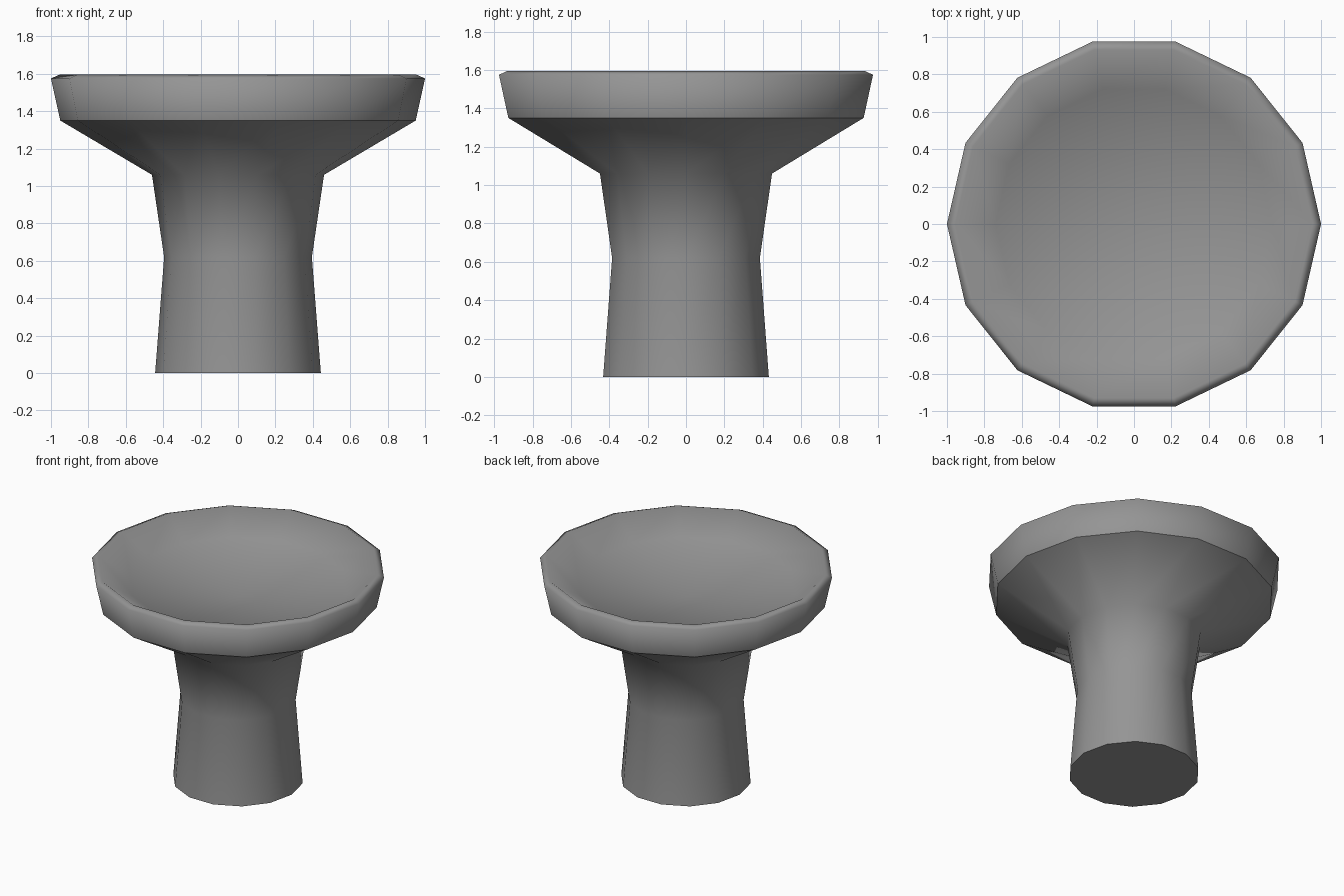
import bpy, bmesh, math

if "Cube" in bpy.data.objects:
    bpy.data.objects.remove(bpy.data.objects["Cube"])

SIDES = 14

# outer profile from the foot to the rim, then down into the dished top
profile = [(0.443, 0.0), (0.395, 0.62), (0.46, 1.06), (0.95, 1.35),
           (1.0, 1.575), (0.955, 1.595), (0.74, 1.46)]
DISH_CENTRE = 1.36
SHARP_RINGS = (0, 3)   # foot edge and lower edge of the bowl wall


def lathe(name, points, centre_z):
    bm = bmesh.new()
    rings = [[bm.verts.new((r * math.cos(2 * math.pi * i / SIDES),
                            r * math.sin(2 * math.pi * i / SIDES), z))
              for i in range(SIDES)] for r, z in points]
    for low, high in zip(rings, rings[1:]):
        for i in range(SIDES):
            j = (i + 1) % SIDES
            bm.faces.new((low[i], low[j], high[j], high[i]))
    # flat base and fan in the dish
    bm.faces.new(rings[0][::-1])
    centre = bm.verts.new((0, 0, centre_z))
    for i in range(SIDES):
        bm.faces.new((rings[-1][i], rings[-1][(i + 1) % SIDES], centre))
    bmesh.ops.recalc_face_normals(bm, faces=bm.faces)
    # smooth shading everywhere except the two hard rings
    for face in bm.faces:
        face.smooth = True
    for k in SHARP_RINGS:
        for i in range(SIDES):
            bm.edges.get((rings[k][i], rings[k][(i + 1) % SIDES])).smooth = False
    mesh = bpy.data.meshes.new(name)
    bm.to_mesh(mesh)
    bm.free()
    obj = bpy.data.objects.new(name, mesh)
    bpy.context.collection.objects.link(obj)
    return obj


# pedestal and shallow bowl in one turned piece
bowl = lathe("pedestal_bowl", profile, DISH_CENTRE)
stone = bpy.data.materials.new("dark_stone")
stone.diffuse_color = (0.3, 0.3, 0.3, 1)
stone.use_nodes = True
stone.node_tree.nodes["Principled BSDF"].inputs["Base Color"].default_value = stone.diffuse_color
bowl.data.materials.append(stone)
